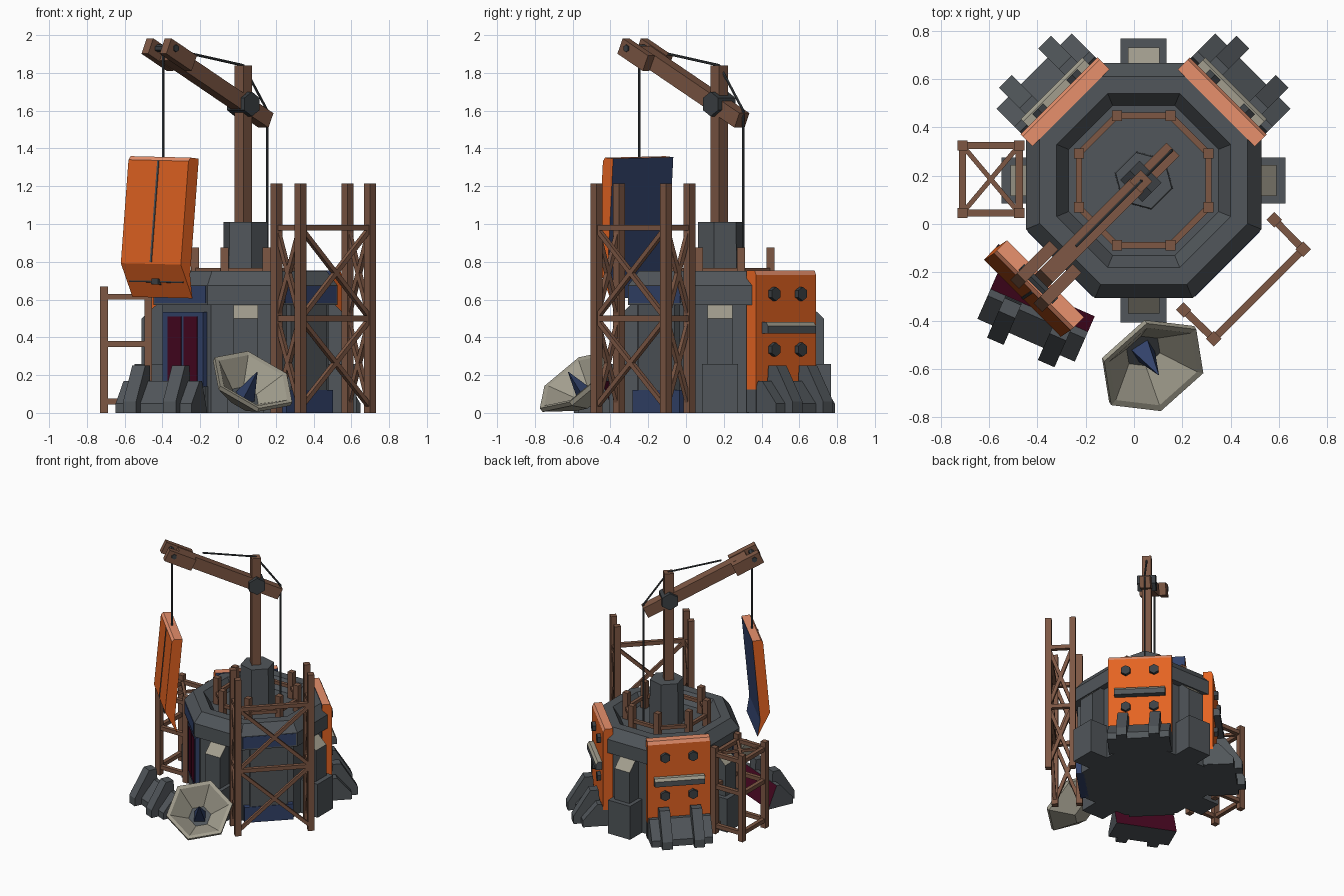
import bpy, bmesh, math
from mathutils import Vector, Matrix

if "Cube" in bpy.data.objects:
    bpy.data.objects.remove(bpy.data.objects["Cube"])

def mat(name, r, g, b):
    m = bpy.data.materials.new(name)
    m.diffuse_color = (r, g, b, 1)
    m.use_nodes = True
    m.node_tree.nodes["Principled BSDF"].inputs["Base Color"].default_value = m.diffuse_color
    return m

GREY = mat("wall grey", 0.082, 0.093, 0.103)
DARK = mat("dark metal", 0.045, 0.052, 0.058)
ORANGE = mat("orange", 0.78, 0.127, 0.016)
EDGE = mat("worn orange", 0.8, 0.28, 0.15)
WOOD = mat("wood brown", 0.205, 0.095, 0.057)
PALE = mat("pale stone", 0.36, 0.34, 0.27)
BLUE = mat("navy blue", 0.032, 0.055, 0.145)
MAROON = mat("maroon", 0.061, 0.002, 0.014)
CX, CY = 0.04, 0.18
I4 = Matrix.Identity(4)

class Part:
    """One named object gathered from simple solids."""
    def __init__(self, name, M=I4):
        self.name, self.M, self.bm, self.mats = name, M, bmesh.new(), []

    def idx(self, m):
        if m not in self.mats:
            self.mats.append(m)
        return self.mats.index(m)

    def face(self, vs, m):
        f = self.bm.faces.new(vs)
        f.material_index = self.idx(m)
        return f

    def box(self, c, s, m, M=I4):
        r = bmesh.ops.create_cube(self.bm, size=1, matrix=M @ Matrix.Translation(c) @ Matrix.Diagonal((*s, 1)))
        for f in {f for v in r["verts"] for f in v.link_faces}:
            f.material_index = self.idx(m)

    def beam(self, a, b, w, h, m, n=4):
        a, b = Vector(a), Vector(b)
        d = b - a
        q = d.to_track_quat('Z', 'Y').to_matrix().to_4x4()
        M = Matrix.Translation((a + b) / 2) @ q
        if n == 4:
            self.box((0, 0, 0), (w, h, d.length), m, M)
        else:
            self.loft([(w, -d.length / 2), (w, d.length / 2)], n, m, M)

    def loft(self, prof, n, m, M=I4, top=None, turn=0.5):
        """Stack of n-gon rings given as (radius, z)."""
        rings = [[self.bm.verts.new(M @ Vector((r * math.cos((k + turn) * math.tau / n),
                  r * math.sin((k + turn) * math.tau / n), z))) for k in range(n)] for r, z in prof]
        for a, b in zip(rings, rings[1:]):
            for k in range(n):
                j = (k + 1) % n
                self.face((a[k], a[j], b[j], b[k]), m)
        self.face(rings[0][::-1], m)
        self.face(rings[-1], top or m)

    def prism(self, pts, w, m, x=0, special=None):
        """Side profile (y, z) swept across x; special = {edge number: material}."""
        s = [[self.bm.verts.new((x + e * w / 2, y, z)) for y, z in pts] for e in (-1, 1)]
        for k in range(len(pts)):
            j = (k + 1) % len(pts)
            self.face((s[0][k], s[0][j], s[1][j], s[1][k]), (special or {}).get(k, m))
        self.face(s[0], m)
        self.face(s[1][::-1], m)

    def done(self):
        bmesh.ops.recalc_face_normals(self.bm, faces=self.bm.faces[:])
        me = bpy.data.meshes.new(self.name)
        self.bm.to_mesh(me)
        self.bm.free()
        for m in self.mats:
            me.materials.append(m)
        o = bpy.data.objects.new(self.name, me)
        o.matrix_world = self.M
        bpy.context.collection.objects.link(o)

def side(deg):
    # frame on the tower axis whose y points out at the given angle
    return Matrix.Translation((CX, CY, 0)) @ Matrix.Rotation(math.radians(deg - 90), 4, 'Z')

# octagonal tower with a raised rim and sunken roof
ap = 1 / math.cos(math.pi / 8)
p = Part("tower_body", side(90))
p.loft([(r * ap, z) for r, z in [(0.44, 0), (0.44, 0.57), (0.487, 0.57), (0.487, 0.675),
       (0.43, 0.75), (0.36, 0.75), (0.31, 0.67)]], 8, GREY)
p.done()

# buttresses on the four straight sides
for i in range(4):
    p = Part(f"buttress_{i}", side(90 * i))
    p.box((0, 0.5, 0.13), (0.19, 0.175, 0.26), GREY)
    p.prism([(0.42, 0), (0.55, 0), (0.55, 0.5), (0.475, 0.57), (0.42, 0.57)], 0.13, GREY, 0, {2: PALE})
    p.done()

def steps(name, M, back):
    # sloped foot with two ribs
    p = Part(name, M)
    p.prism([(-0.04, 0), (0.165, 0), (0.165, 0.05), (0.06, 0.17), (0.03, 0.17)], 0.44, GREY, 0, {4: back})
    for x in (-0.115, 0.115):
        p.prism([(0.02, 0), (0.22, 0), (0.22, 0.06), (0.1, 0.25), (0.04, 0.25)], 0.075, GREY, x)
    p.done()

def door(name, M, fitted):
    # armoured door, y = 0 is the inner face, z = 0 is the top
    p = Part(name, M)
    if fitted:
        p.prism([(0, 0), (0.058, 0), (0.07, -0.025), (0.07, -0.63), (0, -0.63)], 0.45, ORANGE, 0, {0: EDGE, 1: EDGE, 4: BLUE})
        p.box((0, 0.035, -0.692), (0.45, 0.07, 0.124), GREY)
        for x in (-0.1, 0.1):
            for z in (-0.125, -0.42):
                p.beam((x, 0.065, z), (x, 0.095, z), 0.037, 0, DARK, 6)
        p.prism([(0.065, -0.335), (0.115, -0.335), (0.115, -0.295), (0.1, -0.275), (0.065, -0.275)],
                0.36, GREY, 0, {2: PALE, 3: PALE})
    else:
        p.prism([(0, 0), (0.06, 0), (0.075, -0.02), (0.075, -0.57), (-0.03, -0.74), (0, -0.62)], 0.45, ORANGE, 0,
                {0: EDGE, 1: EDGE, 4: BLUE, 5: BLUE})
        p.box((0, 0.075, -0.29), (0.012, 0.008, 0.54), GREY)
        p.beam((-0.2, 0.022, -0.66), (0.2, 0.022, -0.66), 0.008, 0.008, DARK)
        p.box((0, 0.022, -0.66), (0.05, 0.03, 0.03), DARK)
    p.done()

# fitted doors and feet at the back corners
for nm, a in (("back_right", 45), ("back_left", 135)):
    door(nm + "_door", side(a) @ Matrix.Translation((0, 0.425, 0.755)), True)
    steps(nm + "_foot", side(a) @ Matrix.Translation((0, 0.475, 0)), GREY)

# detached foot lying at the front left
ang = math.atan2(-0.91, -0.4) - math.pi / 2
steps("loose_foot", Matrix.Translation((-0.38, -0.33, 0)) @ Matrix.Rotation(ang, 4, 'Z'), MAROON)

# open doorway at the front left
p = Part("open_doorway", side(225))
p.box((0, 0.45, 0.335), (0.3, 0.04, 0.4), BLUE)
p.box((0, 0.45, 0.07), (0.32, 0.03, 0.14), GREY)
for x in (-0.06, 0.06):
    p.box((x, 0.469, 0.335), (0.1, 0.008, 0.35), MAROON)
p.box((0, 0.48, 0.627), (0.38, 0.02, 0.09), BLUE)
p.done()

# unfinished wall at the front right
p = Part("bare_wall_panel", side(315))
p.box((0, 0.45, 0.06), (0.35, 0.06, 0.12), BLUE)
p.box((0, 0.45, 0.345), (0.27, 0.05, 0.45), GREY)
p.box((0, 0.48, 0.627), (0.38, 0.02, 0.09), BLUE)
p.done()

# wooden railing on the roof
p = Part("roof_railing", side(90))
pts = [Vector((0.29 * math.cos((k + .5) * math.pi / 4), 0.29 * math.sin((k + .5) * math.pi / 4), 0)) for k in range(8)]
for k in range(8):
    p.box(pts[k] + Vector((0, 0, 0.77)), (0.042, 0.042, 0.21), WOOD)
    a, b = pts[k].copy(), pts[(k + 1) % 8].copy()
    a.z = b.z = 0.755
    p.beam(a, b, 0.025, 0.025, WOOD)
p.done()

# crane: hexagonal base, mast, boom with a forked tip
AXIS = Matrix.Translation((-0.012, -0.004, 0)) @ side(225)
p = Part("crane_mast", side(225))
p.loft([(0.125, 0.66), (0.12, 1.01)], 6, GREY)
p.done()
p = Part("crane_boom", AXIS)
p.box((0, 0, 1.4), (0.066, 0.066, 0.88), WOOD)
at = lambda y: 1.63 + y * 0.48
p.beam((0, -0.17, at(-0.17)), (0, 0.57, at(0.57)), 0.075, 0.085, WOOD)
for x in (-0.068, 0.068):
    p.beam((x, 0.46, at(0.46)), (x, 0.65, at(0.65)), 0.05, 0.09, WOOD)
p.beam((-0.065, 0, 1.635), (0.065, 0, 1.635), 0.065, 0, DARK, 6)
p.beam((-0.1, 0.6, 1.93), (0.1, 0.6, 1.93), 0.02, 0, DARK, 6)
p.done()

# cables
p = Part("crane_cables", AXIS)
for a, b in [((0.6, 1.93), (0.6, 1.34)), ((0.38, 1.9), (0, 1.84)), ((0, 1.84), (-0.18, 1.6)), ((-0.18, 1.6), (-0.18, 0.67))]:
    p.beam((0, *a), (0, *b), 0.007, 0, DARK, 6)
p.done()

# door hanging from the crane, bottom swung outward
door("hanging_door", side(225) @ Matrix.Translation((0, 0.575, 1.35)) @ Matrix.Rotation(math.radians(5), 4, 'X')
     @ Matrix.Rotation(math.radians(-1), 4, 'Y'), False)

def scaffold(name, posts, top, levels, w, closed):
    p = Part(name)
    a = posts[1], posts[2]
    turn = Matrix.Rotation(math.atan2(a[1][1] - a[0][1], a[1][0] - a[0][0]), 4, 'Z')
    for x, y in posts:
        p.box((0, 0, 0), (w, w, top), WOOD, Matrix.Translation((x, y, top / 2)) @ turn)
    for k in range(4 if closed else 3):
        a, b = posts[k], posts[(k + 1) % 4]
        for z in levels:
            p.beam((*a, z), (*b, z), 0.03, 0.03, WOOD)
        if not closed:
            for z0, z1 in ((0.03, levels[0]), (levels[0], levels[1])):
                p.beam((*a, z0), (*b, z1), 0.025, 0.025, WOOD)
                p.beam((*a, z1), (*b, z0), 0.025, 0.025, WOOD)
    if closed:
        z = levels[-1]
        p.beam((*posts[0], z), (*posts[2], z), 0.02, 0.02, WOOD)
        p.beam((*posts[1], z), (*posts[3], z), 0.02, 0.02, WOOD)
    p.done()

# tall scaffold at front right, low one at left
scaffold("tall_scaffold", [(0.58, 0.018), (0.70, -0.105), (0.33, -0.475), (0.205, -0.355)], 1.215, (0.5, 0.98), 0.045, False)
scaffold("low_scaffold", [(-0.71, 0.325), (-0.475, 0.325), (-0.475, 0.045), (-0.71, 0.045)], 0.67, (0.06, 0.365, 0.615), 0.042, True)

# six-sided dish resting on the ground, with a spike
n = Vector((0.36, -0.56, 0.74)).normalized()
p = Part("signal_dish", Matrix.Translation((0.08, -0.59, 0.172)) @ n.to_track_quat('Z', 'Y').to_matrix().to_4x4())
p.loft([(0.09, -0.14), (0.238, -0.02), (0.238, 0.005), (0.21, 0.0), (0.08, -0.115)], 6, PALE, top=GREY, turn=0.2)
p.loft([(0.055, -0.115), (0.002, 0.06)], 4, BLUE)
p.done()
